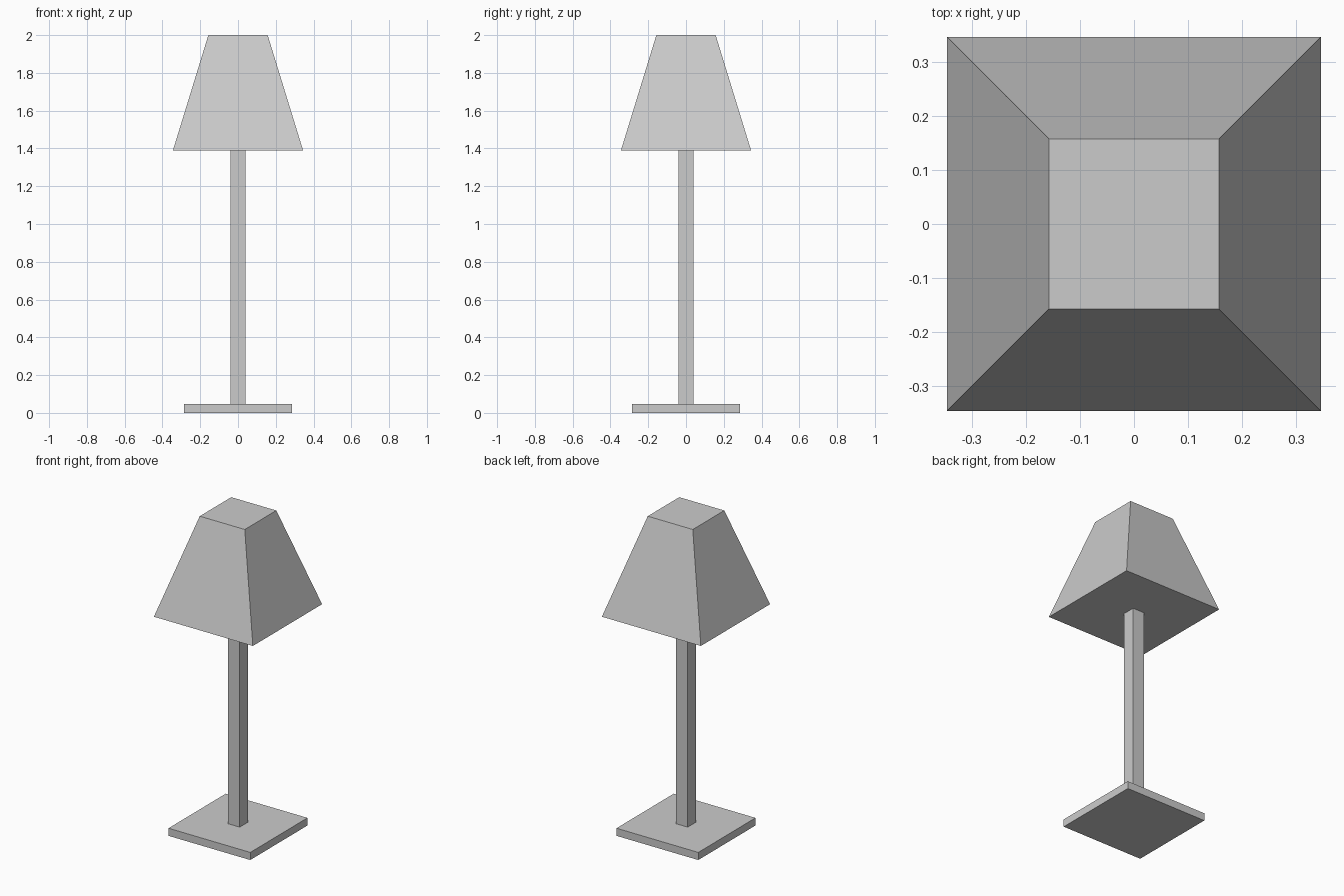
import bpy, bmesh

if "Cube" in bpy.data.objects:
    bpy.data.objects.remove(bpy.data.objects["Cube"])


def tapered_block(name, z0, z1, half_bottom, half_top):
    """Closed square frustum between two heights, flat shaded."""
    bm = bmesh.new()
    bmesh.ops.create_cube(bm, size=2.0)
    for v in bm.verts:
        top = v.co.z > 0
        half = half_top if top else half_bottom
        v.co = (v.co.x * half, v.co.y * half, z1 if top else z0)
    mesh = bpy.data.meshes.new(name)
    bm.to_mesh(mesh)
    bm.free()
    obj = bpy.data.objects.new(name, mesh)
    bpy.context.collection.objects.link(obj)
    return obj


# Flat square foot
tapered_block("base", 0.0, 0.048, 0.285, 0.285)
# Square post from foot to shade
tapered_block("pole", 0.048, 1.388, 0.04, 0.04)
# Tapered square shade, closed top and bottom
tapered_block("lamp_shade", 1.388, 2.0, 0.345, 0.157)
